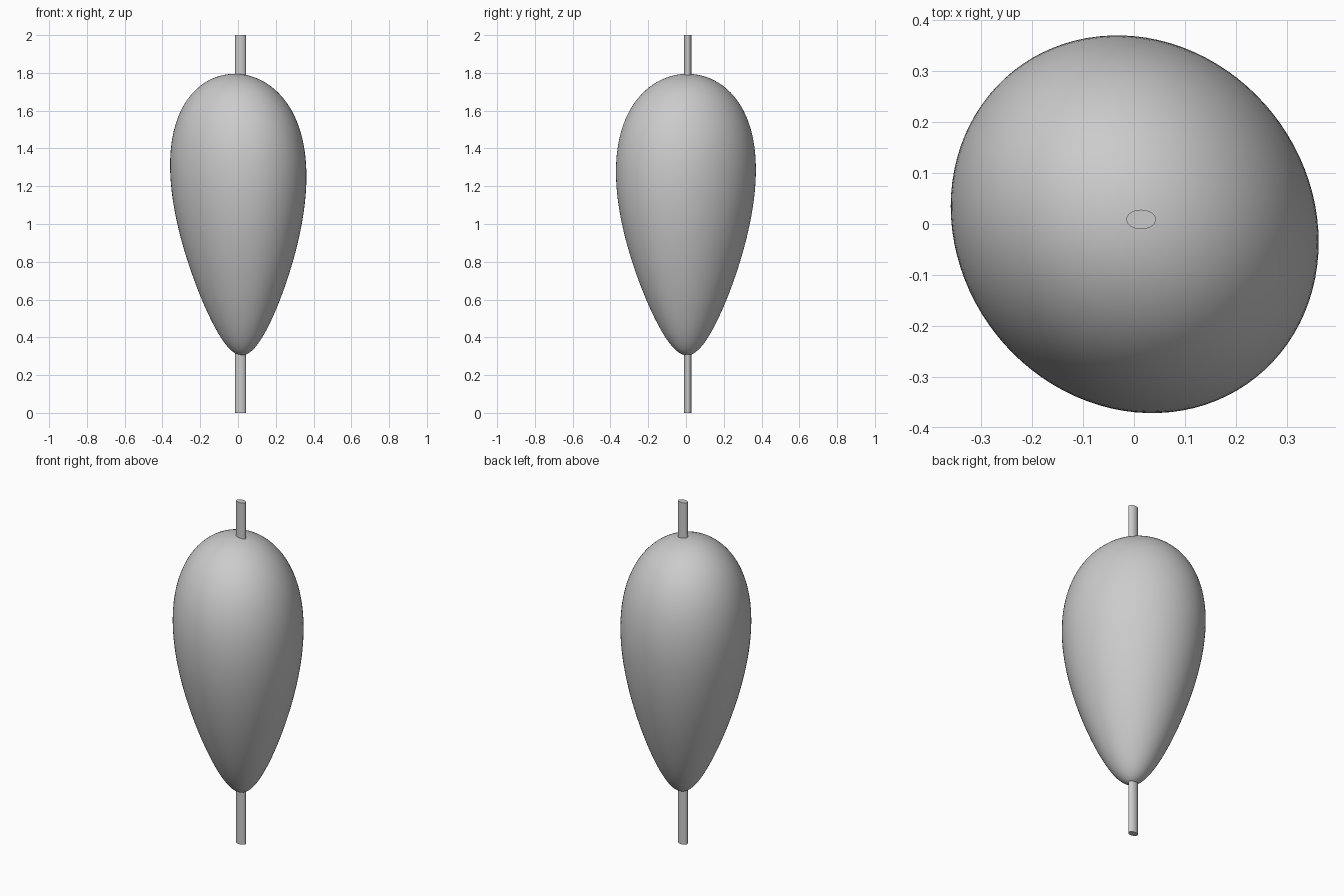
import bpy, bmesh
from math import sin, cos, pi, sqrt

if "Cube" in bpy.data.objects:
    bpy.data.objects.remove(bpy.data.objects["Cube"])

def loft(name, rings, angle):
    """Closed surface through rings of points, capped at both ends."""
    bm = bmesh.new()
    loops = [[bm.verts.new(p) for p in ring] for ring in rings]
    n = len(loops[0])
    for a, b in zip(loops, loops[1:]):
        for i in range(n):
            j = (i + 1) % n
            bm.faces.new((a[i], a[j], b[j], b[i]))
    bm.faces.new(loops[0][::-1])
    bm.faces.new(loops[-1])
    bmesh.ops.recalc_face_normals(bm, faces=bm.faces)
    mesh = bpy.data.meshes.new(name)
    bm.to_mesh(mesh)
    bm.free()
    ob = bpy.data.objects.new(name, mesh)
    bpy.context.collection.objects.link(ob)
    bpy.ops.object.select_all(action='DESELECT')
    ob.select_set(True)
    bpy.context.view_layer.objects.active = ob
    bpy.ops.object.shade_smooth_by_angle(angle=angle)
    return ob

# Egg-shaped float: tapered toward the bottom, slightly skewed oval section
SEG, RINGS = 96, 72
Z0, HEIGHT = 0.305, 1.49

def body_ring(k):
    t = (1 - cos(pi * k / RINGS)) / 2
    r = sqrt(t * (1 - t)) * (0.415 + 0.52 * t) / 0.3587
    cx = 0.02 - 0.022 * t - 0.015 * t ** 3
    cy = 0.005 - 0.016 * t + 0.018 * t ** 3
    return [(cx + 0.36 * r * cos(a), cy + 0.37 * r * sin(a - 0.095), Z0 + HEIGHT * t)
            for a in (2 * pi * i / SEG for i in range(SEG))]

loft("float_body", [body_ring(k + 0.15 if k == 0 else k - 0.15 if k == RINGS else k)
                    for k in range(RINGS + 1)], 0.8)

# Oval rod running through the float
def rod_ring(z):
    return [(0.014 + 0.029 * cos(a), 0.009 + 0.019 * sin(a), z)
            for a in (2 * pi * i / 48 for i in range(48))]

loft("center_rod", [rod_ring(0), rod_ring(2)], 0.6)
